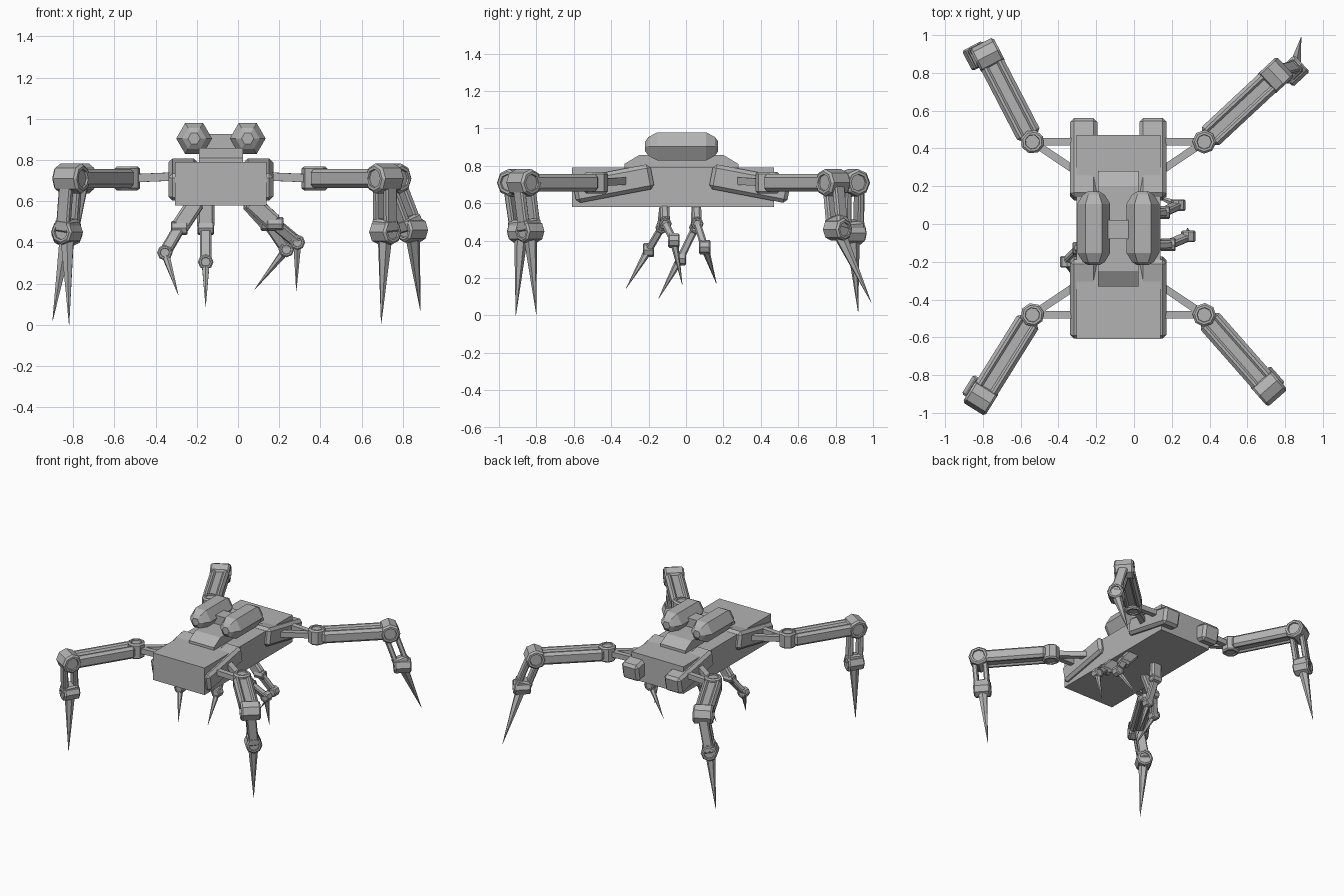
import bpy, bmesh, math
from mathutils import Vector, Matrix

if "Cube" in bpy.data.objects:
    bpy.data.objects.remove(bpy.data.objects["Cube"])

grey = bpy.data.materials.new("plain_grey")
grey.use_nodes = True
colour = (0.45, 0.45, 0.45, 1)
grey.diffuse_color = colour
grey.node_tree.nodes["Principled BSDF"].inputs["Base Color"].default_value = colour

MID_X, MID_Y = -0.083, -0.023
UP = Vector((0, 0, 1))


def finish(name, bm, matrix=Matrix()):
    bmesh.ops.transform(bm, matrix=matrix, verts=bm.verts)
    bmesh.ops.recalc_face_normals(bm, faces=bm.faces)
    mesh = bpy.data.meshes.new(name)
    bm.to_mesh(mesh)
    bm.free()
    mesh.materials.append(grey)
    obj = bpy.data.objects.new(name, mesh)
    bpy.context.collection.objects.link(obj)
    return obj


def frame(origin, axis, side):
    """Matrix with local z along axis and local x near side."""
    z = axis.normalized()
    x = (side - z * side.dot(z)).normalized()
    m = Matrix((x, z.cross(x), z)).transposed().to_4x4()
    m.translation = origin
    return m


def box(name, size, matrix, bevel=0.0):
    bm = bmesh.new()
    bmesh.ops.create_cube(bm, size=1)
    bmesh.ops.scale(bm, vec=size, verts=bm.verts)
    if bevel:
        bmesh.ops.bevel(bm, geom=bm.edges[:], offset=bevel, segments=1, affect='EDGES')
    return finish(name, bm, matrix)


def beam(name, p, q, width, depth, side, bevel=0.0):
    """Bar from p to q; width runs along side."""
    return box(name, (width, depth, (q - p).length), frame((p + q) / 2, q - p, side), bevel)


def knuckle(name, centre, axis, side, radius, length, sides=8):
    """Chamfered drum with a dished ring on each end."""
    bm = bmesh.new()
    bmesh.ops.create_cone(bm, cap_ends=True, segments=sides, radius1=radius,
                          radius2=radius, depth=length)
    caps = [f for f in bm.faces if abs(f.normal.z) > 0.9]
    rim = [e for f in caps for e in f.edges]
    bmesh.ops.bevel(bm, geom=rim, offset=radius * 0.16, segments=1, affect='EDGES')
    caps = [f for f in bm.faces if abs(f.normal.z) > 0.9]
    bmesh.ops.inset_individual(bm, faces=caps, thickness=radius * 0.2)
    bmesh.ops.inset_individual(bm, faces=caps, thickness=0.002, depth=-radius * 0.15)
    return finish(name, bm, frame(centre, axis, side))


def spike(name, base, tip, radius, side):
    bm = bmesh.new()
    d = tip - base
    bmesh.ops.create_cone(bm, cap_ends=True, segments=6, radius1=radius,
                          radius2=0.001, depth=d.length)
    return finish(name, bm, frame((base + tip) / 2, d, side))


def at(x, y, z):
    return Matrix.Translation((x, y, z))


# Hull
box("hull", (0.445, 1.08, 0.21), at(MID_X, -0.07, 0.685))

# Roof hatch with sloping ends
profile = [(-0.33, 0.78), (-0.33, 0.81), (-0.25, 0.858), (0.2, 0.858), (0.28, 0.81), (0.28, 0.78)]
bm = bmesh.new()
face = bm.faces.new([bm.verts.new((-0.19, y, z)) for y, z in profile])
new = bmesh.ops.extrude_face_region(bm, geom=[face])["geom"]
bmesh.ops.translate(bm, vec=(0.214, 0, 0), verts=[v for v in new if isinstance(v, bmesh.types.BMVert)])
finish("roof_hatch", bm)

# Twin six-sided pods and the bridge between them
rings = [(-0.195, 0.03), (-0.178, 0.058), (-0.13, 0.087)]
rings += [(-y, r) for y, r in reversed(rings)]
for label, x in (("right", MID_X - 0.13), ("left", MID_X + 0.13)):
    bm = bmesh.new()
    loops = [[bm.verts.new((r * math.cos(a * math.pi / 3), y, r * math.sin(a * math.pi / 3)))
              for a in range(6)] for y, r in rings]
    for a, b in zip(loops, loops[1:]):
        for i in range(6):
            j = (i + 1) % 6
            bm.faces.new((a[i], a[j], b[j], b[i]))
    bm.faces.new(loops[0])
    bm.faces.new(loops[-1])
    finish(label + "_pod", bm, at(x, MID_Y, 0.904))
box("pod_bridge", (0.2, 0.1, 0.08), at(MID_X, -0.03, 0.885))

# Four walking legs: hip corner, horizontal heading, ankle and claw tip
legs = {
    "back_right": (-1, 1, (-0.46, 0.888), (-0.83, 0.89, 0.44), (-0.9, 0.92, 0.02)),
    "back_left": (1, 1, (0.73, 0.68), (0.845, 0.81, 0.46), (0.885, 0.99, 0.07)),
    "front_right": (-1, -1, (-0.53, -0.85), (-0.83, -0.88, 0.45), (-0.82, -0.91, 0.0)),
    "front_left": (1, -1, (0.66, -0.75), (0.715, -0.835, 0.45), (0.695, -0.8, 0.005)),
}
for name, (sx, sy, heading, ankle, tip) in legs.items():
    ankle, tip = Vector(ankle), Vector(tip)
    out = Vector((*heading, 0)).normalized()
    across = out.cross(UP)

    # Tilted mounting block on the hull side
    tilt = Matrix.Rotation(-sy * math.radians(10.8), 4, 'X')
    box(name + "_mount", (0.143, 0.425, 0.135),
        at(MID_X + sx * 0.183, MID_Y + sy * 0.366, 0.705) @ tilt, 0.02)

    # Two struts meeting at the hip
    hip = Vector((MID_X + sx * 0.455, MID_Y + sy * 0.458, 0.71))
    for part, dy in (("straight", 0.458), ("diagonal", 0.3)):
        root = Vector((MID_X + sx * 0.22, MID_Y + sy * dy, 0.72))
        beam(f"{name}_{part}_strut", root, hip, 0.04, 0.04, UP)
    knuckle(name + "_hip", hip, UP, out, 0.063, 0.115)

    # Thigh: two chamfered rails around a sunken core
    knee = hip + out * 0.515
    start, end = hip + out * 0.03, knee - out * 0.03
    beam(name + "_thigh_core", start, end, 0.06, 0.07, across)
    for part, s in (("inner", -1), ("outer", 1)):
        shift = across * s * 0.042
        beam(f"{name}_thigh_{part}_rail", start + shift, end + shift, 0.05, 0.092, across, 0.018)
    knuckle(name + "_knee", knee, across, UP, 0.073, 0.14)

    # Shin: open pair of rails ending at the ankle
    for part, s in (("inner", -1), ("outer", 1)):
        shift = out * s * 0.038
        beam(f"{name}_shin_{part}_rail", knee + shift, ankle + shift, 0.036, 0.07, out, 0.008)
    beam(name + "_shin_cuff", knee.lerp(ankle, 0.75), ankle, 0.115, 0.085, out, 0.012)
    knuckle(name + "_ankle", ankle, out, UP, 0.06, 0.12)
    spike(name + "_claw", ankle.lerp(tip, 0.08), tip, 0.036, out)

# Four small folding arms under the hull
arms = {
    "front_right": ((-0.2, -0.115, 0.6), (-0.285, -0.13, 0.47), (-0.355, -0.2, 0.35), (-0.29, -0.32, 0.145)),
    "back_right": ((-0.157, 0.055, 0.6), (-0.157, 0.05, 0.47), (-0.157, -0.03, 0.305), (-0.157, -0.147, 0.09)),
    "back_left": ((0.05, 0.055, 0.6), (0.15, 0.06, 0.49), (0.235, 0.1, 0.365), (0.08, 0.163, 0.17)),
    "front_left": ((0.06, -0.115, 0.6), (0.18, -0.11, 0.49), (0.288, -0.065, 0.4), (0.283, -0.02, 0.165)),
}
for name, points in arms.items():
    shoulder, joint, elbow, tip = map(Vector, points)
    side = Vector((1, 0, 0))
    ahead = Vector((0, 1, 0))
    beam(name + "_arm_upper", shoulder, joint, 0.085, 0.05, side, 0.012)
    knuckle(name + "_arm_joint", joint, side, UP, 0.034, 0.08)
    beam(name + "_arm_lower", joint, elbow, 0.055, 0.04, side, 0.008)
    knuckle(name + "_arm_elbow", elbow, ahead, UP, 0.038, 0.06)
    spike(name + "_arm_claw", elbow.lerp(tip, 0.12), tip, 0.02, side)
